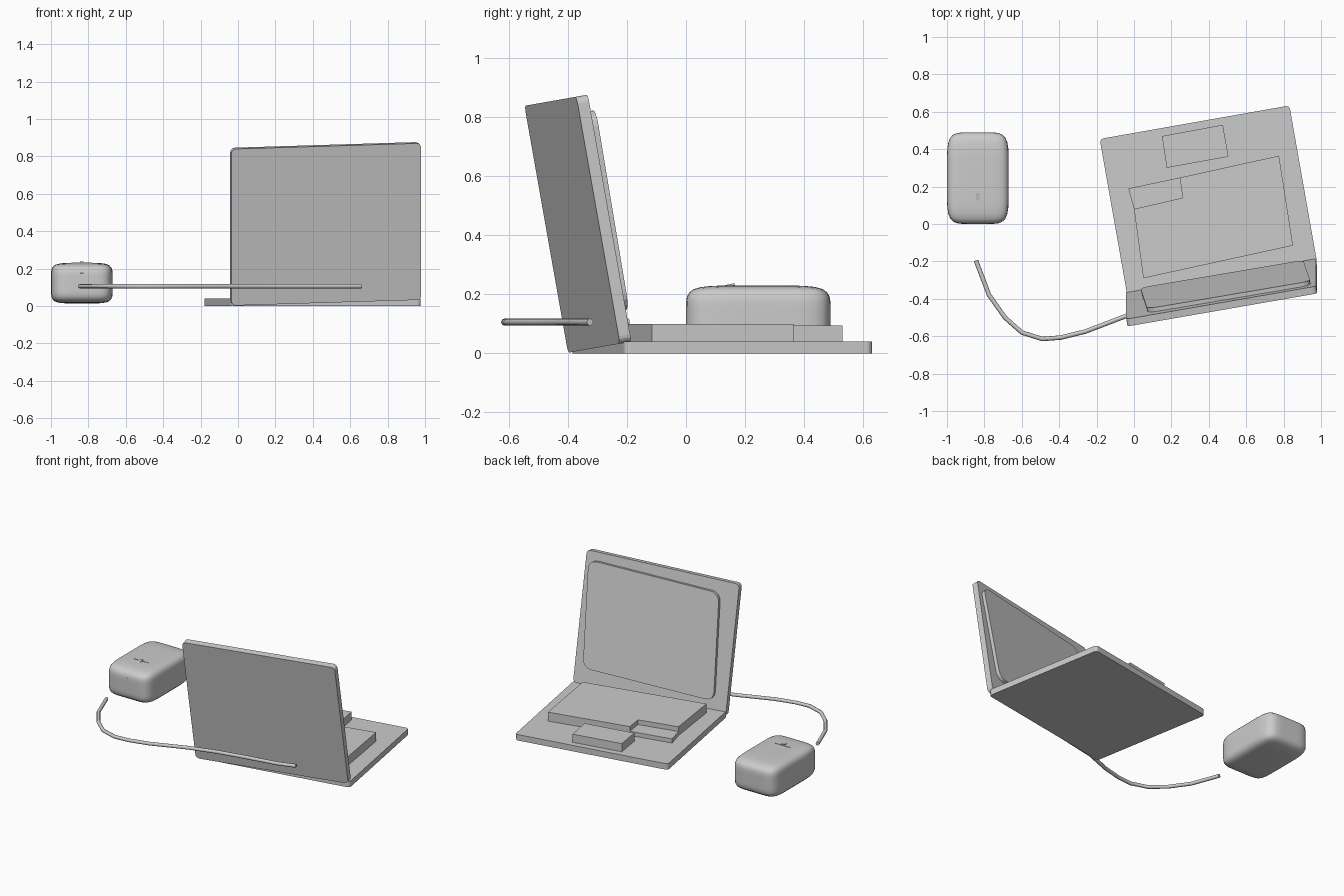
import bpy, bmesh, math
from mathutils import Matrix, Vector

if "Cube" in bpy.data.objects:
    bpy.data.objects.remove(bpy.data.objects["Cube"])


def make_object(name, bm):
    bmesh.ops.recalc_face_normals(bm, faces=bm.faces[:])
    mesh = bpy.data.meshes.new(name)
    bm.to_mesh(mesh)
    bm.free()
    ob = bpy.data.objects.new(name, mesh)
    bpy.context.collection.objects.link(ob)
    return ob


def prism(name, pts, z0, z1, matrix=None):
    """Extrude a flat outline between two heights, then transform it."""
    bm = bmesh.new()
    low = [bm.verts.new((x, y, z0)) for x, y in pts]
    high = [bm.verts.new((x, y, z1)) for x, y in pts]
    bm.faces.new(low)
    bm.faces.new(high)
    for i in range(len(pts)):
        j = (i + 1) % len(pts)
        bm.faces.new((low[i], low[j], high[j], high[i]))
    if matrix:
        bm.transform(matrix)
    return make_object(name, bm)


def rounded_rect(w, h, r, n=4):
    pts = []
    for k, (sx, sy) in enumerate([(1, 1), (-1, 1), (-1, -1), (1, -1)]):
        for i in range(n + 1):
            a = math.radians(90 * (k + i / n))
            pts.append((sx * (w / 2 - r) + r * math.cos(a),
                        sy * (h / 2 - r) + r * math.sin(a)))
    return pts


turn = Matrix.Rotation(math.radians(10), 4, 'Z')
W, H = 1.03, 0.855

# laptop base
prism("laptop_base", rounded_rect(W, H, 0.02), 0, 0.04,
      Matrix.Translation((0.398, 0.123, 0)) @ turn)

# lid leaning outwards; outline plane mapped to x / z, thickness to +y
upright = Matrix(((1, 0, 0, 0), (0, 0, 1, 0), (0, 1, 0, 0), (0, 0, 0, 1)))
lid = (Matrix.Translation((-0.035, -0.40, 0.002))
       @ Matrix.Rotation(math.radians(10), 4, 'X') @ turn @ upright)
prism("laptop_lid", rounded_rect(W, 0.85, 0.025), 0, 0.04,
      lid @ Matrix.Translation((W / 2, 0.425, 0)))

# raised, slightly skewed screen panel
skew = Matrix(((1, 0.055, 0, 0.542), (0.025, 1, 0, 0.442), (0, 0, 1, 0), (0, 0, 0, 1)))
prism("screen_panel", rounded_rect(0.885, 0.685, 0.055), 0.03, 0.063, lid @ skew)

# keyboard block with a lower step in its corner
prism("keyboard_block", [(0.05, -0.29), (0.85, -0.115), (0.775, 0.365),
                         (0.245, 0.248), (0.26, 0.14), (0.0, 0.08)], 0.035, 0.1)
prism("keyboard_step", [(0.0, 0.08), (0.26, 0.14), (0.245, 0.248),
                        (-0.03, 0.19)], 0.035, 0.068)

# touchpad block
prism("touchpad", [(0.15, 0.47), (0.475, 0.53), (0.505, 0.36), (0.175, 0.30)], 0.035, 0.095)

# mouse body: box in thirds, subdivided round
bm = bmesh.new()
bmesh.ops.create_cube(bm, size=1)
bmesh.ops.subdivide_edges(bm, edges=bm.edges[:], cuts=2, use_grid_fill=True)
bm.transform(Matrix.Translation((-0.835, 0.245, 0.122)) @ Matrix.Diagonal((0.33, 0.49, 0.216, 1)))
for f in bm.faces:
    f.smooth = True
mouse = make_object("mouse_body", bm)
sub = mouse.modifiers.new("round", 'SUBSURF')
sub.levels = sub.render_levels = 2

# raised seam between the buttons: side profile (y, z) extruded along x
side = Matrix(((0, 0, 1, -0.835), (1, 0, 0, 0), (0, 1, 0, 0), (0, 0, 0, 1)))
prism("button_seam", [(0.0, 0.175), (0.09, 0.222), (0.165, 0.238), (0.165, 0.226),
                      (0.09, 0.2), (0.01, 0.165)], -0.009, 0.009, side)
# small ridge across the top of the mouse
prism("button_ridge", [(0.158, 0.22), (0.166, 0.22), (0.166, 0.232), (0.158, 0.232)],
      -0.055, 0.055, side)

# cable running from the mouse round behind the lid
path = [(-0.845, -0.195), (-0.775, -0.38), (-0.69, -0.5), (-0.6, -0.58), (-0.49, -0.615),
        (-0.39, -0.607), (-0.26, -0.575), (-0.03, -0.487), (0.15, -0.435),
        (0.35, -0.395), (0.55, -0.36), (0.66, -0.325)]
curve = bpy.data.curves.new("mouse_cable", 'CURVE')
curve.dimensions = '3D'
curve.bevel_depth = 0.012
curve.bevel_resolution = 2
curve.use_fill_caps = True
spline = curve.splines.new('POLY')
spline.points.add(len(path) - 1)
for p, (x, y) in zip(spline.points, path):
    p.co = (x, y, 0.106, 1)
bpy.context.collection.objects.link(bpy.data.objects.new("mouse_cable", curve))
